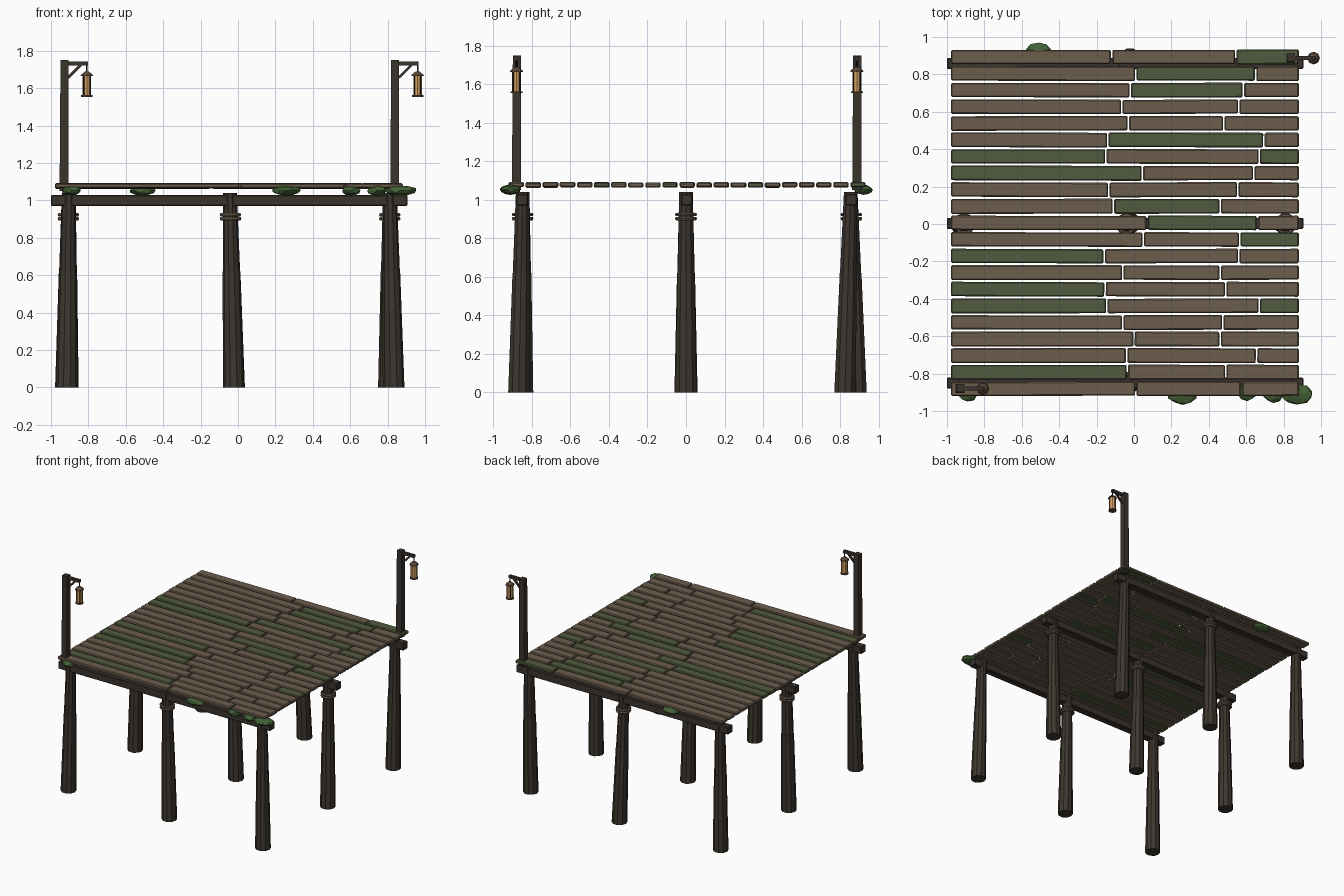
import bpy, bmesh, math, random
from mathutils import Vector, Matrix

if "Cube" in bpy.data.objects:
    bpy.data.objects.remove(bpy.data.objects["Cube"])

random.seed(4)


def material(name, rgb):
    m = bpy.data.materials.new(name)
    m.diffuse_color = (*rgb, 1)
    m.use_nodes = True
    m.node_tree.nodes["Principled BSDF"].inputs["Base Color"].default_value = m.diffuse_color
    return m


PLANK = material("weathered plank", (0.15, 0.11, 0.075))
MOSSY = material("mossy plank", (0.085, 0.105, 0.05))
DARK = material("dark timber", (0.044, 0.034, 0.027))
WET = material("wet timber", (0.047, 0.038, 0.028))
ROPE = material("rope", (0.13, 0.095, 0.062))
IRON = material("dark iron", (0.022, 0.02, 0.019))
RUST = material("rusty lantern metal", (0.11, 0.065, 0.04))
GLOW = material("amber glass", (0.68, 0.36, 0.12))
MOSS = material("moss", (0.055, 0.12, 0.036))


def finish(bm, name, mats):
    mesh = bpy.data.meshes.new(name)
    bm.normal_update()
    bm.to_mesh(mesh)
    bm.free()
    for m in mats:
        mesh.materials.append(m)
    ob = bpy.data.objects.new(name, mesh)
    bpy.context.collection.objects.link(ob)
    return ob


def add_box(bm, center, size, rot=None, mat=0, bevel=0.0):
    b = bmesh.new()
    bmesh.ops.create_cube(b, size=1)
    bmesh.ops.scale(b, vec=size, verts=b.verts)
    if bevel:
        bmesh.ops.bevel(b, geom=b.edges[:], offset=bevel, segments=1, affect='EDGES')
    M = Matrix.Translation(center) @ (rot if rot else Matrix())
    bmesh.ops.transform(b, matrix=M, verts=b.verts)
    for f in b.faces:
        f.material_index = mat
    tmp = bpy.data.meshes.new("tmp")
    b.to_mesh(tmp)
    b.free()
    bm.from_mesh(tmp)
    bpy.data.meshes.remove(tmp)


def add_tube(bm, p0, p1, r0, r1, sides=10, mat=0):
    """Tapered capped tube between two points, with level end rings."""
    rings = []
    for p, r in ((p0, r0), (p1, r1)):
        rings.append([bm.verts.new((p[0] + r * math.cos(2 * math.pi * i / sides),
                                    p[1] + r * math.sin(2 * math.pi * i / sides), p[2]))
                      for i in range(sides)])
    a, b = rings
    faces = [bm.faces.new((a[i], a[(i + 1) % sides], b[(i + 1) % sides], b[i])) for i in range(sides)]
    faces += [bm.faces.new(a[::-1]), bm.faces.new(b)]
    for f in faces:
        f.material_index = mat


def add_ring(bm, center, radius, thick, major=14, minor=6):
    grid = []
    for i in range(major):
        u = 2 * math.pi * i / major
        grid.append([])
        for j in range(minor):
            v = 2 * math.pi * j / minor
            r = radius + thick * math.cos(v)
            grid[i].append(bm.verts.new((center[0] + r * math.cos(u), center[1] + r * math.sin(u),
                                         center[2] + thick * math.sin(v))))
    for i in range(major):
        for j in range(minor):
            k, l = (i + 1) % major, (j + 1) % minor
            bm.faces.new((grid[i][j], grid[k][j], grid[k][l], grid[i][l]))


# Deck rows, back to front: two joints, then which boards are mossy (bits 1, 2, 4)
ROWS = [(-.12, .545, 4), (.01, .65, 2), (-.02, .585, 2), (-.065, .56, 0), (-.03, .48, 0),
        (-.14, .695, 2), (-.15, .67, 5), (.045, .64, 1), (-.135, .555, 0), (-.11, .46, 2),
        (.07, .66, 2), (.05, .565, 4), (-.16, .56, 1), (-.06, .46, 0), (-.155, .49, 1),
        (-.145, .67, 5), (-.06, .475, 0), (0, .46, 0), (-.04, .655, 0), (-.035, .49, 1),
        (.01, .575, 0)]
bm = bmesh.new()
for n, (j1, j2, moss) in enumerate(ROWS):
    y = 0.893 - n * 0.0887
    cuts = (-0.982, j1, j2, 0.885)
    for k in range(3):
        a, b = cuts[k] + 0.004, cuts[k + 1] - 0.004
        add_box(bm, ((a + b) / 2, y, 1.077 + random.uniform(-.002, .002)),
                (b - a, 0.078 + random.uniform(-.003, .002), 0.026),
                Matrix.Rotation(random.uniform(-.004, .004), 4, 'Z'),
                moss >> k & 1, 0.006)
finish(bm, "deck_planks", [PLANK, MOSSY])

# Three bearer beams under the deck
bm = bmesh.new()
for y in (-0.85, 0.003, 0.858):
    add_box(bm, (-0.0475, y, 1.0), (1.905, 0.06, 0.06), None, 0, 0.005)
finish(bm, "bearer_beams", [DARK])

# Nine leaning piles: lower sleeve is thicker; mid-edge and centre piles carry rope
XS, YS = (-0.905, -0.043, 0.812), (-0.848, 0.0, 0.855)
LEAN = {(0, 0): (-.01, -.02), (1, 0): (.02, 0), (2, 0): (.02, -.02),
        (0, 1): (-.015, -.005), (1, 1): (.022, .005), (2, 1): (-.005, 0),
        (0, 2): (-.005, 0), (1, 2): (.022, .028), (2, 2): (.005, -.03)}
piles, ropes = bmesh.new(), bmesh.new()
for (i, j), (lx, ly) in LEAN.items():
    top = Vector((XS[i], YS[j], 1.04))
    foot = Vector((XS[i] + lx, YS[j] + ly, 0))
    at = lambda z: foot.lerp(top, z / 1.04)
    add_tube(piles, at(0), at(0.62), 0.058, 0.047, mat=1)
    add_tube(piles, at(0.615), at(1.04), 0.0455, 0.037)
    if i == 1 or j == 1:
        for z in (0.902, 0.923):
            add_ring(ropes, at(z), 0.048, 0.010)
finish(piles, "piles", [DARK, WET])
finish(ropes, "pile_ropes", [ROPE])


# Lamp posts with arm, brace and hanging lantern
def lamp(name, x, y):
    bm = bmesh.new()
    add_tube(bm, (x, y, 1.05), (x + .003, y, 1.75), 0.034, 0.030, 4)
    bmesh.ops.rotate(bm, verts=bm.verts, cent=(x, y, 0), matrix=Matrix.Rotation(math.pi / 4, 3, 'Z'))
    add_box(bm, (x + .062, y, 1.733), (0.13, 0.022, 0.022))
    add_box(bm, (x + .055, y, 1.69), (0.095, 0.014, 0.014), Matrix.Rotation(-math.pi / 4, 4, 'Y'))
    finish(bm, name + "_post", [DARK])

    lx = x + 0.122
    bm = bmesh.new()
    add_tube(bm, (lx, y, 1.685), (lx, y, 1.73), 0.004, 0.004, 6)
    for k in range(4):
        a = math.pi / 4 + k * math.pi / 2
        px, py = lx + .0235 * math.cos(a), y + .0235 * math.sin(a)
        add_tube(bm, (px, py, 1.56), (px, py, 1.67), 0.003, 0.003, 4)
    finish(bm, name + "_bars", [IRON])

    bm = bmesh.new()
    add_tube(bm, (lx, y, 1.553), (lx, y, 1.563), 0.031, 0.031, 8)
    add_tube(bm, (lx, y, 1.664), (lx, y, 1.673), 0.034, 0.031, 8)
    add_tube(bm, (lx, y, 1.673), (lx, y, 1.69), 0.029, 0.010, 8)
    finish(bm, name + "_frame", [RUST])

    bm = bmesh.new()
    add_tube(bm, (lx, y, 1.562), (lx, y, 1.666), 0.0225, 0.0225, 8)
    finish(bm, name + "_glass", [GLOW])


lamp("front_lamp", -0.93, -0.88)
lamp("back_lamp", 0.838, 0.887)

# Moss clumps hanging along the deck edges: x, y, half length, half depth
CLUMPS = [(-.89, -.905, .055, .045), (.26, -.915, .08, .05), (.605, -.905, .05, .04),
          (.745, -.91, .055, .045), (.87, -.91, .09, .055), (-.51, .92, .07, .05)]
bm = bmesh.new()
for x, y, rx, ry in CLUMPS:
    M = Matrix.Translation((x, y, 1.053)) @ Matrix.Diagonal((rx, ry, 0.027, 1))
    new = bmesh.ops.create_icosphere(bm, subdivisions=2, radius=1)["verts"]
    for v in new:
        v.co *= random.uniform(0.88, 1.06)
    bmesh.ops.transform(bm, matrix=M, verts=new)
finish(bm, "moss_clumps", [MOSS])
